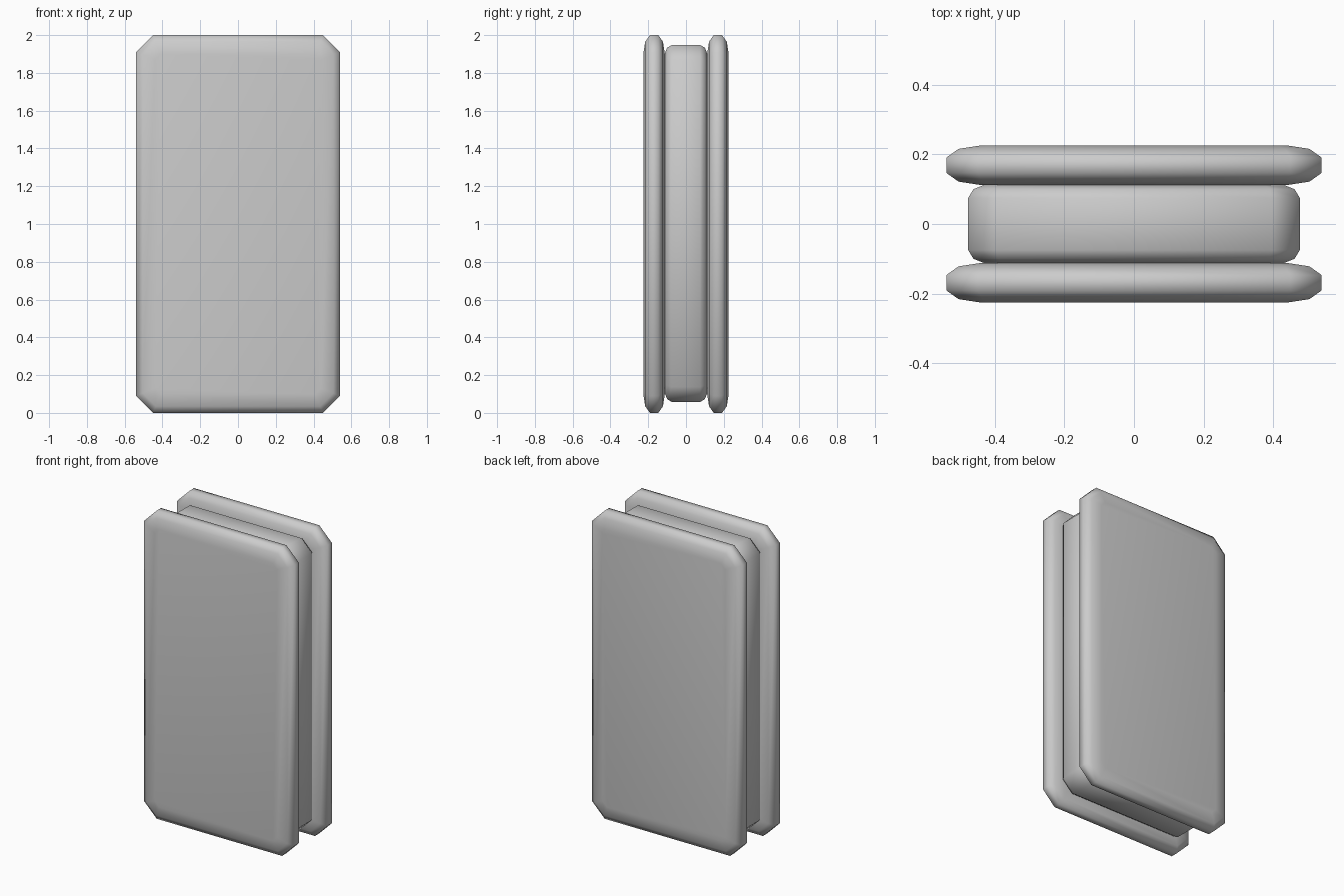
import bpy, bmesh

if "Cube" in bpy.data.objects:
    bpy.data.objects.remove(bpy.data.objects["Cube"])


def slab(name, hx, z0, z1, yc, cut, profile):
    """Clipped-corner slab: stacked octagon rings from (y offset, inset) pairs."""
    bm = bmesh.new()
    rings = []
    for dy, inset in profile:
        x, lo, hi = hx - inset, z0 + inset, z1 - inset
        c = cut - 0.586 * inset
        pts = [(x, lo + c), (x, hi - c), (x - c, hi), (-x + c, hi),
               (-x, hi - c), (-x, lo + c), (-x + c, lo), (x - c, lo)]
        rings.append([bm.verts.new((px, yc + dy, pz)) for px, pz in pts])
    for a, b in zip(rings, rings[1:]):
        for i in range(8):
            j = (i + 1) % 8
            bm.faces.new((a[i], a[j], b[j], b[i]))
    bm.faces.new(rings[0])
    bm.faces.new(rings[-1])
    bmesh.ops.recalc_face_normals(bm, faces=bm.faces)
    for f in bm.faces:
        f.smooth = True
    mesh = bpy.data.meshes.new(name)
    bm.to_mesh(mesh)
    bm.free()
    obj = bpy.data.objects.new(name, mesh)
    bpy.context.collection.objects.link(obj)
    return obj


def symmetric(half):
    return [(-y, i) for y, i in reversed(half)] + half


# Outer slabs, front and back
outer = symmetric([(0.022, 0.0), (0.047, 0.035), (0.057, 0.10)])
slab("front_slab", 0.54, 0.0, 2.0, -0.169, 0.09, outer)
slab("back_slab", 0.54, 0.0, 2.0, 0.169, 0.09, outer)

# Smaller core between them
core = symmetric([(0.075, 0.0), (0.10, 0.015), (0.112, 0.045)])
slab("core_slab", 0.477, 0.058, 1.948, 0.0, 0.08, core)
